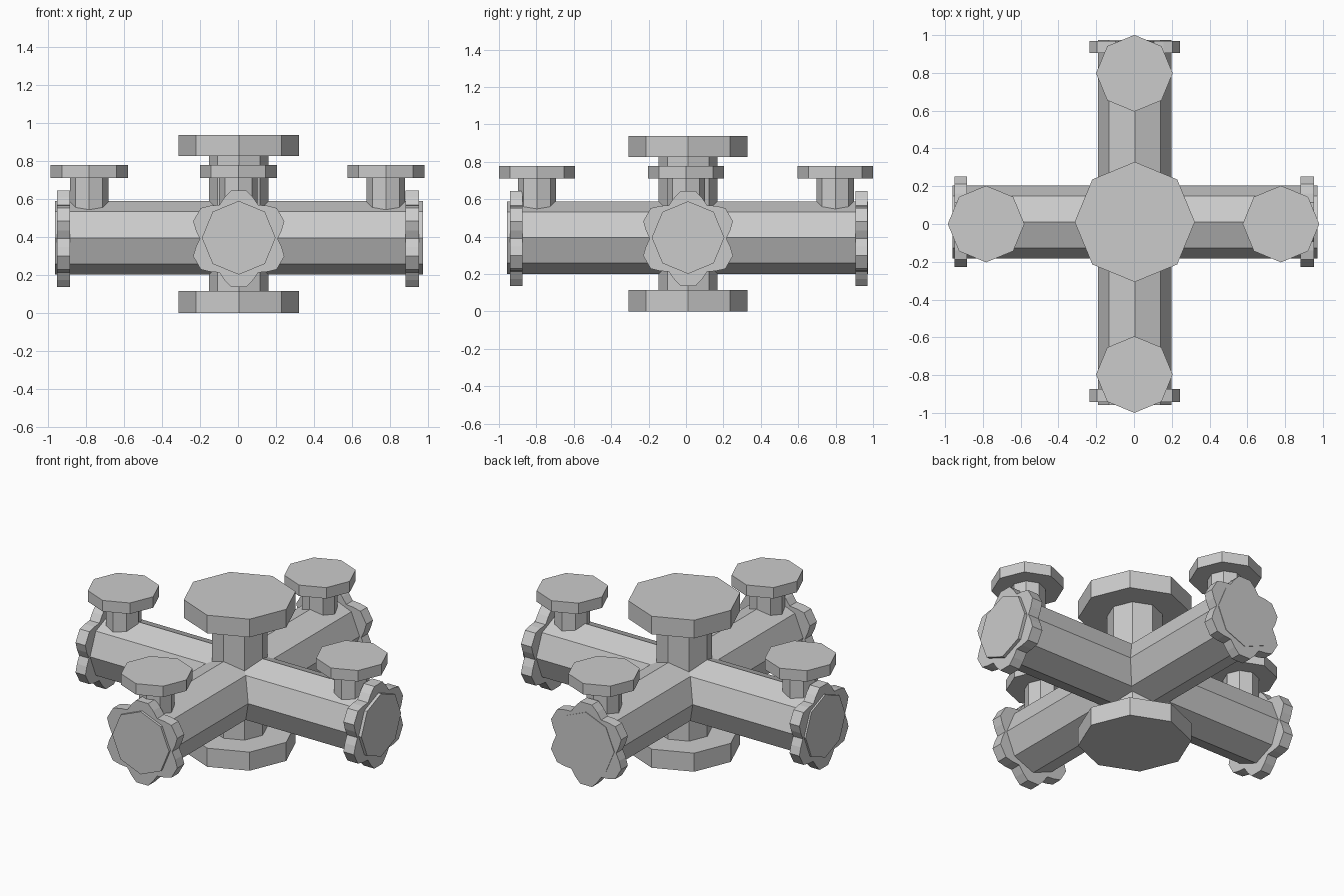
import bpy, bmesh
from math import pi, sin, cos
from mathutils import Vector

if "Cube" in bpy.data.objects:
    bpy.data.objects.remove(bpy.data.objects["Cube"])

CX, CY, CZ = 0.004, 0.011, 0.395   # centre of the pipe crossing
OCT = [(1.0, i * pi / 4) for i in range(8)]


def prism(name, axis, outline, centre, lo, hi):
    """Extrude a polar outline (radius, angle) along an axis; centre is the in-plane position."""
    bm = bmesh.new()

    def place(r, a, t):
        u, v = centre[0] + r * sin(a), centre[1] + r * cos(a)
        return Vector({'x': (t, u, v), 'y': (u, t, v), 'z': (u, v, t)}[axis])

    rings = [[bm.verts.new(place(r, a, t)) for r, a in outline] for t in (lo, hi)]
    n = len(outline)
    bm.faces.new(rings[0])
    bm.faces.new(rings[1])
    for i in range(n):
        j = (i + 1) % n
        bm.faces.new((rings[0][i], rings[0][j], rings[1][j], rings[1][i]))
    bmesh.ops.recalc_face_normals(bm, faces=bm.faces)
    mesh = bpy.data.meshes.new(name)
    bm.to_mesh(mesh)
    bm.free()
    ob = bpy.data.objects.new(name, mesh)
    bpy.context.collection.objects.link(ob)
    return ob


def octagon(radius):
    return [(radius * r, a) for r, a in OCT]


# Six-lobed outline of the end collars
lobe = [(-30, 0.205), (-19, 0.23), (-9, 0.257), (9, 0.257), (19, 0.23)]
rosette = [(r, (k * 60 + d) * pi / 180) for k in range(6) for d, r in lobe]

# Crossing pipes
prism("pipe_x", 'x', octagon(0.194), (CY, CZ), -0.962, 0.972)
prism("pipe_y", 'y', octagon(0.194), (CX, CZ), -0.957, 0.973)

# Lobed collars near the pipe ends
for name, axis, c, lo, hi in (("left", 'x', CY, -0.951, -0.884), ("right", 'x', CY, 0.881, 0.953),
                              ("front", 'y', CX, -0.942, -0.873), ("back", 'y', CX, 0.905, 0.970)):
    prism("collar_" + name, axis, rosette, (c, 0.39), lo, hi)

# Central column with top and bottom flanges
prism("central_column", 'z', octagon(0.157), (CX, CY), 0.05, 0.88)
prism("base_flange", 'z', octagon(0.318), (CX, CY), 0.0, 0.115)
prism("top_flange", 'z', octagon(0.318), (CX, CY), 0.825, 0.937)

# Small capped stems on each arm
for name, x, y in (("left", -0.783, 0), ("right", 0.778, 0), ("front", 0.002, -0.797), ("back", 0.002, 0.798)):
    prism("stem_" + name, 'z', octagon(0.101), (x, y), 0.45, 0.74)
    prism("cap_" + name, 'z', octagon(0.203), (x, y), 0.71, 0.778)
